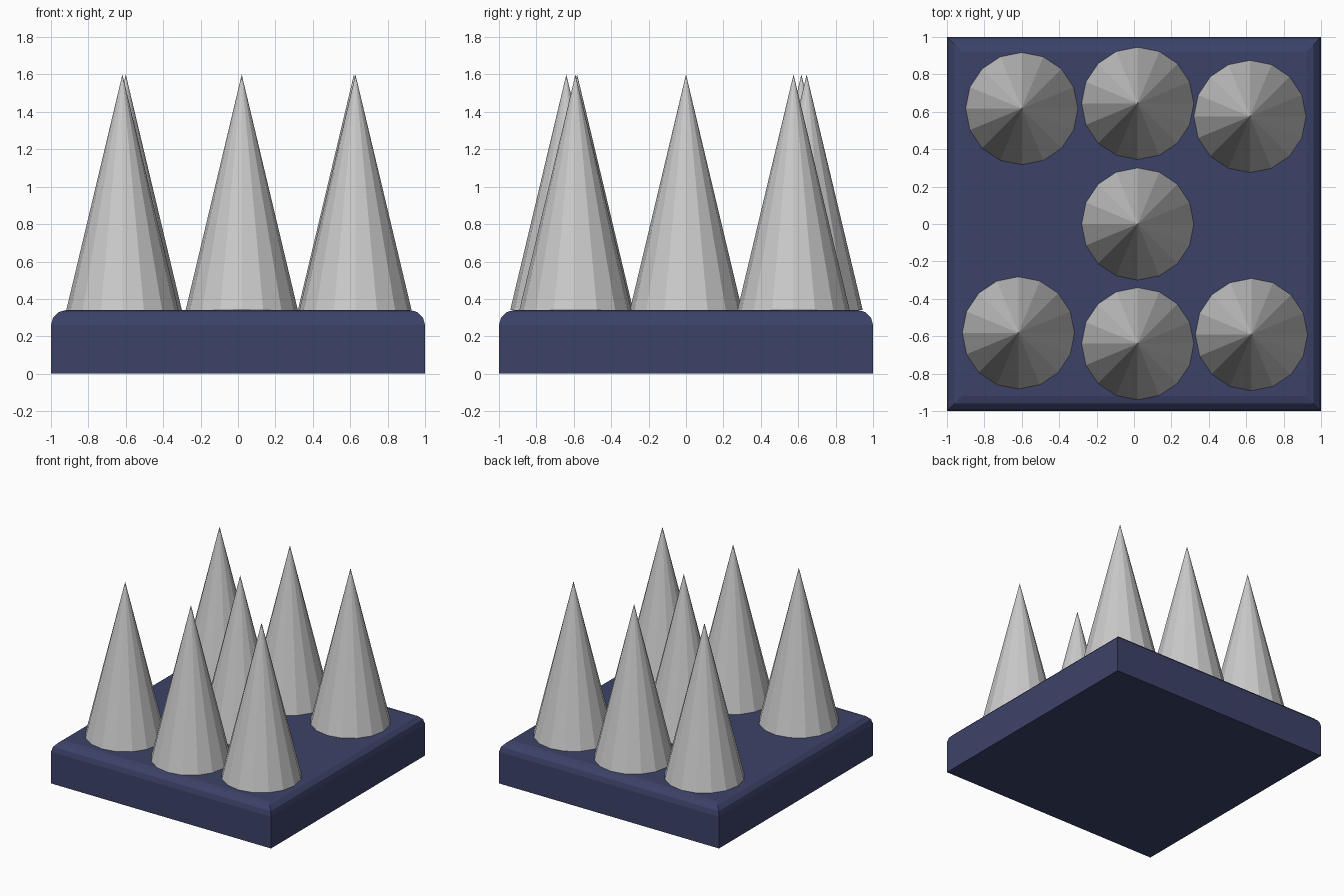
import bpy, bmesh

if "Cube" in bpy.data.objects:
    bpy.data.objects.remove(bpy.data.objects["Cube"])

BASE_TOP = 0.34
TIP_Z = 1.6
SPIKE_RADIUS = 0.3


def finish(name, bm, color=None):
    mesh = bpy.data.meshes.new(name)
    bm.to_mesh(mesh)
    bm.free()
    obj = bpy.data.objects.new(name, mesh)
    bpy.context.collection.objects.link(obj)
    if color:
        mat = bpy.data.materials.new(name + "_color")
        mat.diffuse_color = color
        mat.use_nodes = True
        mat.node_tree.nodes["Principled BSDF"].inputs["Base Color"].default_value = mat.diffuse_color
        mesh.materials.append(mat)
    return obj


# Base slab: square block with only its top rim rounded
bm = bmesh.new()
bmesh.ops.create_cube(bm, size=1)
for v in bm.verts:
    v.co = (v.co.x * 2, v.co.y * 2, (v.co.z + 0.5) * BASE_TOP)
rim = [e for e in bm.edges if all(v.co.z > BASE_TOP - 0.01 for v in e.verts)]
bmesh.ops.bevel(bm, geom=rim, offset=0.08, offset_type='OFFSET',
                segments=3, profile=0.5, affect='EDGES')
finish("base_slab", bm, (0.045, 0.055, 0.14, 1))

# Spikes: seven faceted cones, slightly unevenly placed
spots = [(-0.60, 0.617), (0.02, 0.645), (0.62, 0.575), (0.02, 0.0),
         (-0.618, -0.582), (0.02, -0.64), (0.628, -0.591)]
for i, (x, y) in enumerate(spots, 1):
    bm = bmesh.new()
    bmesh.ops.create_cone(bm, cap_ends=True, cap_tris=False, segments=16,
                          radius1=SPIKE_RADIUS, radius2=0, depth=TIP_Z - BASE_TOP)
    bmesh.ops.remove_doubles(bm, verts=bm.verts, dist=0.0001)
    spike = finish(f"spike_{i}", bm)
    spike.location = (x, y, (TIP_Z + BASE_TOP) / 2)
